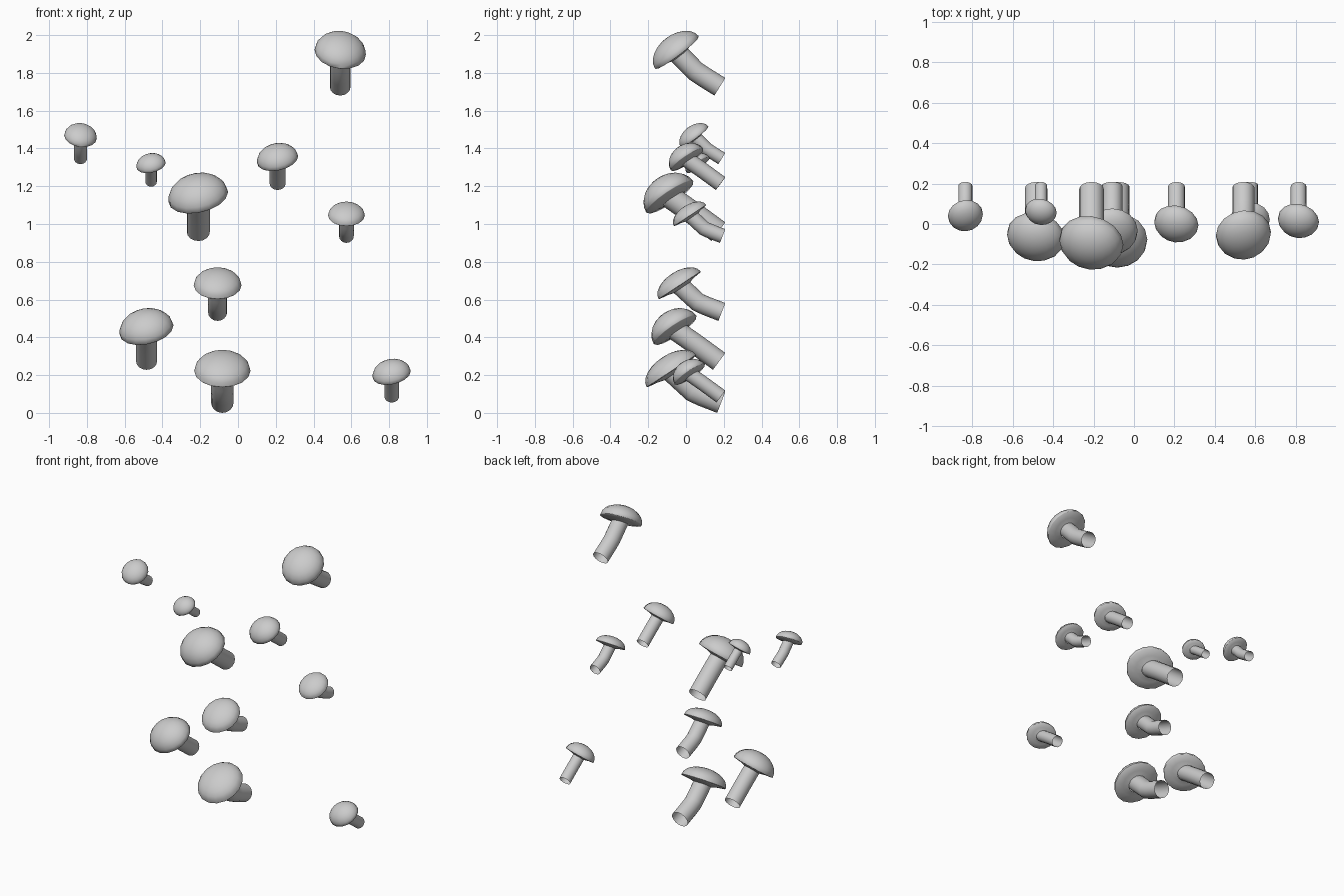
import bpy, bmesh
from math import cos, sin, pi
from mathutils import Vector, Matrix

if "Cube" in bpy.data.objects:
    bpy.data.objects.remove(bpy.data.objects["Cube"])

SEG = 16

# Three mushroom shapes, in units of cap width; (y, z) relative to the stem end
SHAPES = {
    "A": dict(mid=(-.445, .277), cap=(-.83, .665), n=(.12, -.60, .80), r=.20, h=.34, sy=1.05),
    "B": dict(mid=(-.41, .30), cap=(-.80, .573), n=(-.20, -.55, .82), r=.19, h=.36, sy=.93),
    "C": dict(mid=(-.48, .185), cap=(-.885, .56), n=(0, -.55, .84), r=.20, h=.29, sy=1.05),
}

# shape, stem x, stem bottom z, cap width
MUSHROOMS = [
    ("A", .541, 1.680, .274), ("A", -.834, 1.317, .174),
    ("B", -.460, 1.198, .158), ("B", -.210, .910, .322),
    ("B", .210, 1.180, .222), ("B", -.484, .228, .291),
    ("B", .814, .055, .206), ("C", .574, .900, .195),
    ("C", -.108, .487, .253), ("C", -.083, .000, .298),
]


def skin(bm, rings):
    """Bridge successive rings of vertices with quads."""
    for a, b in zip(rings, rings[1:]):
        for i in range(SEG):
            j = (i + 1) % SEG
            bm.faces.new((a[i], a[j], b[j], b[i]))


def circle(bm, centre, ax, ay):
    return [bm.verts.new(centre + ax * cos(2 * pi * i / SEG) + ay * sin(2 * pi * i / SEG))
            for i in range(SEG)]


def finish(bm, name):
    bm.normal_update()
    me = bpy.data.meshes.new(name)
    bm.to_mesh(me)
    bm.free()
    ob = bpy.data.objects.new(name, me)
    bpy.context.collection.objects.link(ob)
    bpy.ops.object.select_all(action='DESELECT')
    ob.select_set(True)
    bpy.context.view_layer.objects.active = ob
    bpy.ops.object.shade_smooth_by_angle(angle=pi / 3.5)


def mushroom(k, shape, x, zmin, w):
    s = SHAPES[shape]
    r = s["r"] * w
    X = Vector((1, 0, 0))
    d = Vector((0, *s["mid"])).normalized()
    end = Vector((x, .208 - r * d.z, zmin - r * d.y))
    mid = end + Vector((0, *s["mid"])) * w
    cap = end + Vector((0, *s["cap"])) * w
    n = Vector(s["n"]).normalized()

    # Bent stem, left open at its lower end
    bm = bmesh.new()
    pts = [end, end.lerp(mid, .7), mid.lerp(cap, .05), mid.lerp(cap, .4), cap]
    rings = []
    for i, p in enumerate(pts):
        t = (pts[min(i + 1, 4)] - pts[max(i - 1, 0)]).normalized()
        rings.append(circle(bm, p, X * r, t.cross(X) * r))
    skin(bm, rings)
    finish(bm, f"stem_{k}")

    # Domed cap with a shallow funnel underneath
    ax = (X - n * n.x).normalized() * w
    ay = n.cross(ax) * s["sy"]
    bm = bmesh.new()
    prof = [(s["r"] * .98, -.07), (.32, -.035), (.49, -.012)]
    prof += [(.5 * cos(a), s["h"] * sin(a)) for a in (i * pi / 12 for i in range(6))]
    rings = [circle(bm, cap + n * (z * w), ax * q, ay * q) for q, z in prof]
    skin(bm, rings)
    top = bm.verts.new(cap + n * (s["h"] * w))
    for i in range(SEG):
        bm.faces.new((rings[-1][i], rings[-1][(i + 1) % SEG], top))
    finish(bm, f"cap_{k}")


for k, m in enumerate(MUSHROOMS, 1):
    mushroom(k, *m)
